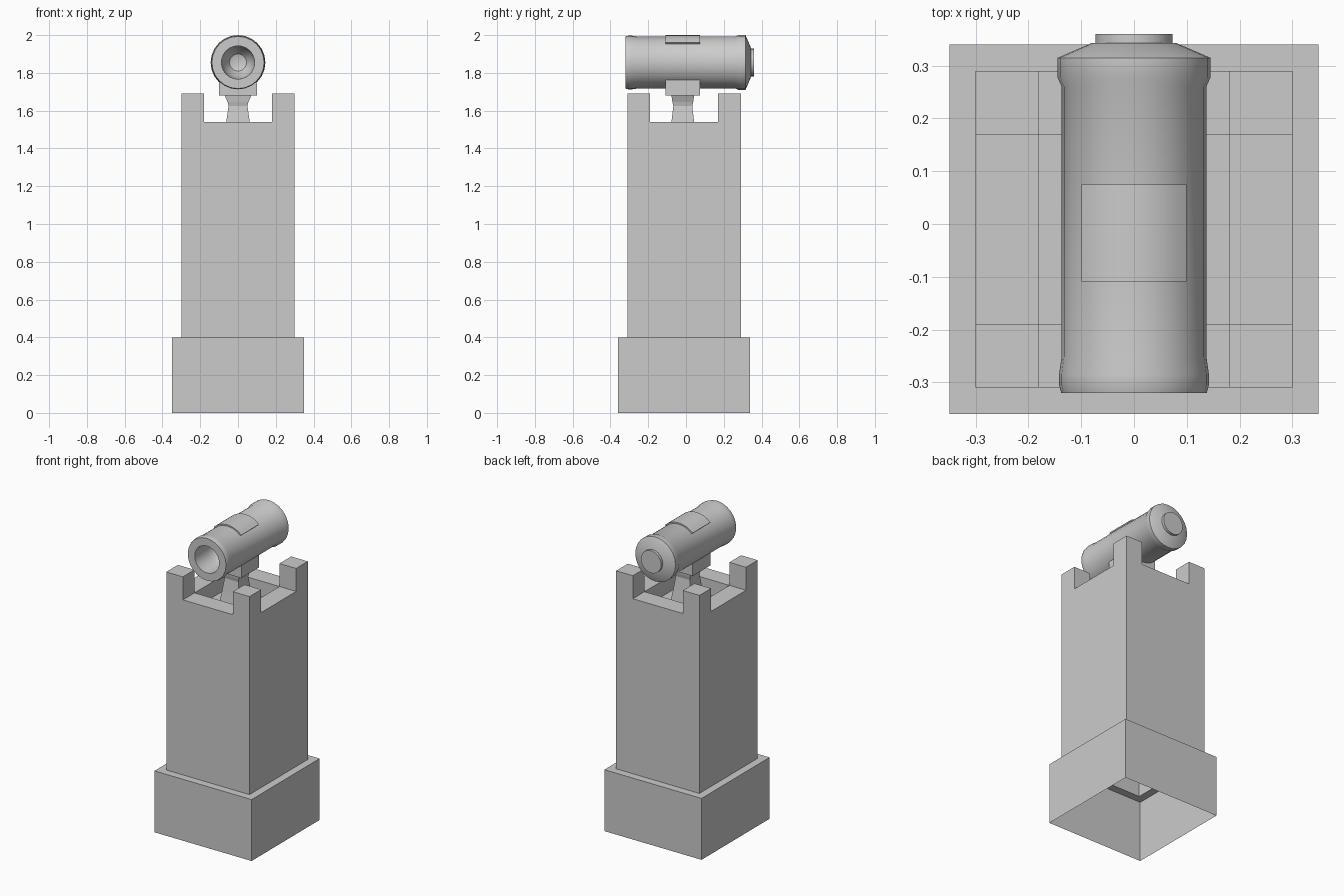
import bpy, bmesh, math
from mathutils import Vector

if "Cube" in bpy.data.objects:
    bpy.data.objects.remove(bpy.data.objects["Cube"])

AXIS_Z, CY = 1.855, -0.017      # barrel axis height, mount centre in y


def finish(name, bm, smooth=False):
    bmesh.ops.recalc_face_normals(bm, faces=bm.faces)
    me = bpy.data.meshes.new(name)
    bm.to_mesh(me)
    bm.free()
    ob = bpy.data.objects.new(name, me)
    bpy.context.collection.objects.link(ob)
    if smooth:
        bpy.ops.object.select_all(action='DESELECT')
        ob.select_set(True)
        bpy.context.view_layer.objects.active = ob
        bpy.ops.object.shade_smooth_by_angle(angle=math.radians(30))
    return ob


def loft(bm, rings):
    """Bridge closed vertex rings of equal length; return vertex rings."""
    vs = [[bm.verts.new(p) for p in r] for r in rings]
    n = len(rings[0])
    for a, b in zip(vs, vs[1:]):
        for i in range(n):
            j = (i + 1) % n
            bm.faces.new((a[i], a[j], b[j], b[i]))
    return vs


def square_column(name, sections):
    """Capped column from (z, half x, half y) sections around the mount centre."""
    bm = bmesh.new()
    vs = loft(bm, [[(sx * hx, CY + sy * hy, z) for sx, sy in
                    ((-1, -1), (1, -1), (1, 1), (-1, 1))] for z, hx, hy in sections])
    bm.faces.new(vs[0])
    bm.faces.new(vs[-1])
    return finish(name, bm)


# Tower: battlement grid, walls and plinth pulled down, open underneath
bm = bmesh.new()
xs, ys = (-0.3, -0.18, 0.18, 0.3), (-0.31, -0.19, 0.17, 0.29)
g = [[bm.verts.new((x, y, 1.54)) for y in ys] for x in xs]
cells = {(i, j): bm.faces.new((g[i][j], g[i + 1][j], g[i + 1][j + 1], g[i][j + 1]))
         for i in range(3) for j in range(3)}
border = [e for e in bm.edges if e.is_boundary]
for z, k in ((0.4, 1), (0.4, 0.35 / 0.3), (0, 0.35 / 0.3)):
    geom = bmesh.ops.extrude_edge_only(bm, edges=border)['geom']
    border = [e for e in geom if isinstance(e, bmesh.types.BMEdge) and e.is_boundary]
    grow = k if z == 0.4 else 1
    for v in {v for e in border for v in e.verts}:
        v.co = (v.co.x * grow, -0.01 + (v.co.y + 0.01) * grow, z)
# Corner merlons rise, centre cell sinks
for (i, j), f in cells.items():
    if (i + j) % 2 and 1 in (i, j):
        continue
    dz = -0.1 if (i, j) == (1, 1) else 0.15
    geom = bmesh.ops.extrude_face_region(bm, geom=[f])['geom']
    bmesh.ops.translate(bm, vec=Vector((0, 0, dz)),
                        verts=[v for v in geom if isinstance(v, bmesh.types.BMVert)])
    if f.is_valid:
        bm.faces.remove(f)
finish("tower", bm)

# Waisted pedestal and cradle block
square_column("pedestal", [(1.44, 0.075, 0.075), (1.54, 0.062, 0.06), (1.625, 0.05, 0.05),
                           (1.645, 0.055, 0.055), (1.68, 0.07, 0.06)])
square_column("cradle", [(1.68, 0.1, 0.092), (1.765, 0.1, 0.092)])

# Barrel: bore, muzzle swell, body, rear collar, cone and end knob
profile = [(-0.10, 0.045), (-0.14, 0.075), (-0.19, 0.086), (-0.32, 0.088), (-0.32, 0.138),
           (-0.305, 0.142), (-0.285, 0.142), (-0.25, 0.137), (0.26, 0.137), (0.278, 0.145),
           (0.315, 0.145), (0.343, 0.08), (0.343, 0.073), (0.36, 0.073)]
N = 24
bm = bmesh.new()
vs = loft(bm, [[(r * math.cos(2 * math.pi * i / N), y, AXIS_Z + r * math.sin(2 * math.pi * i / N))
                for i in range(N)] for y, r in profile])
tip = bm.verts.new((0, -0.085, AXIS_Z))
for i in range(N):
    bm.faces.new((vs[0][i], vs[0][(i + 1) % N], tip))
bm.faces.new(vs[-1])
finish("barrel", bm, True)

# Curved plate on top of the barrel
bm = bmesh.new()
half, steps = math.radians(43.5), 8
rings = []
for k in range(steps + 1):
    a = -half + 2 * half * k / steps
    rings.append([(r * math.sin(a), CY + s * 0.092, AXIS_Z + r * math.cos(a))
                  for r, s in ((0.13, -1), (0.145, -1), (0.145, 1), (0.13, 1))])
vs = loft(bm, rings)
bm.faces.new(vs[0])
bm.faces.new(vs[-1])
finish("top_plate", bm, True)
